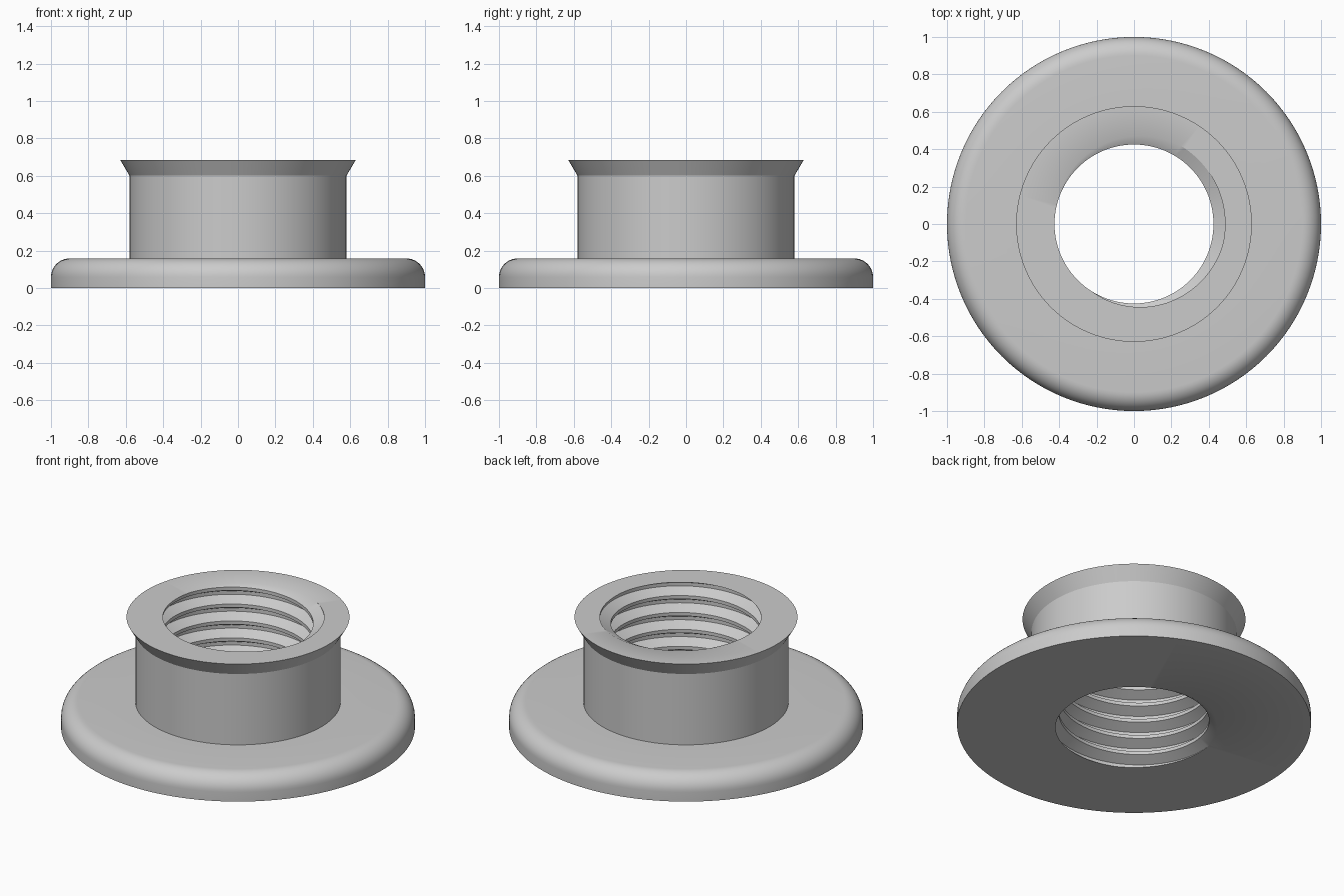
import bpy
import bmesh
from math import sin, cos, pi, radians

SEGMENTS = 128
HEIGHT = 0.685
RIM = 0.63                       # radius of the flared top edge
MINOR, MAJOR = 0.425, 0.487      # thread crest and root radii
PITCH = HEIGHT / 6.49
ROOT, CREST = 0.1, 0.4           # end of root flat and start of crest flat, in pitches
PHASE = radians(22.5)            # direction of the thread root at the top face

cube = bpy.data.objects.get("Cube")
if cube:
    bpy.data.objects.remove(cube, do_unlink=True)

metal = bpy.data.materials.new("plain grey metal")
metal.use_nodes = True
GREY = (0.6, 0.6, 0.6, 1)
metal.diffuse_color = GREY
metal.node_tree.nodes["Principled BSDF"].inputs["Base Color"].default_value = GREY


def sweep_columns(name, column):
    """Join the (radius, z) columns at successive angles into a surface of revolution."""
    bm = bmesh.new()
    previous = None
    for i in range(SEGMENTS + 1):
        a = 2 * pi * i / SEGMENTS
        current = [bm.verts.new((r * cos(a), r * sin(a), z)) for r, z in column(a)]
        if previous:
            for j in range(len(current) - 1):
                bm.faces.new((previous[j], current[j], current[j + 1], previous[j + 1]))
        previous = current
    bmesh.ops.remove_doubles(bm, verts=bm.verts, dist=1e-5)
    bmesh.ops.dissolve_degenerate(bm, edges=bm.edges, dist=1e-5)
    mesh = bpy.data.meshes.new(name)
    bm.to_mesh(mesh)
    bm.free()
    mesh.materials.append(metal)
    obj = bpy.data.objects.new(name, mesh)
    bpy.context.collection.objects.link(obj)
    bpy.ops.object.select_all(action="DESELECT")
    obj.select_set(True)
    bpy.context.view_layer.objects.active = obj
    bpy.ops.object.shade_smooth_by_angle(angle=radians(28))
    return obj


# Flange with a rounded upper edge
FILLET, TOP = 0.1, 0.158
arc = [(1 - FILLET + FILLET * cos(t * pi / 20), TOP - FILLET + FILLET * sin(t * pi / 20))
       for t in range(11)]
flange = [(1, 0)] + arc + [(0.58, TOP)]
sweep_columns("flange", lambda a: flange)

# Straight collar and its flared lip
barrel = [(0.58, TOP), (0.58, 0.6), (RIM, HEIGHT)]
sweep_columns("collar", lambda a: barrel)


def thread_radius(z, a):
    turns = (z - HEIGHT) / PITCH - (a - PHASE) / (2 * pi)
    distance = abs(turns - round(turns))
    t = min(max((distance - ROOT) / (CREST - ROOT), 0), 1)
    return MAJOR + (MINOR - MAJOR) * t


def bore_column(a):
    """Bottom face, helical thread cut off at both ends, then top face."""
    points = [(1, 0)]
    for k in range(-9, 3):
        for corner in (-CREST, -ROOT, ROOT, CREST):
            z = HEIGHT + PITCH * (k + corner + (a - PHASE) / (2 * pi))
            z = min(max(z, 0), HEIGHT)
            points.append((thread_radius(z, a), z))
    points.append((RIM, HEIGHT))
    return points[::-1]


# Threaded bore with the flat end faces
sweep_columns("threaded_bore", bore_column)
